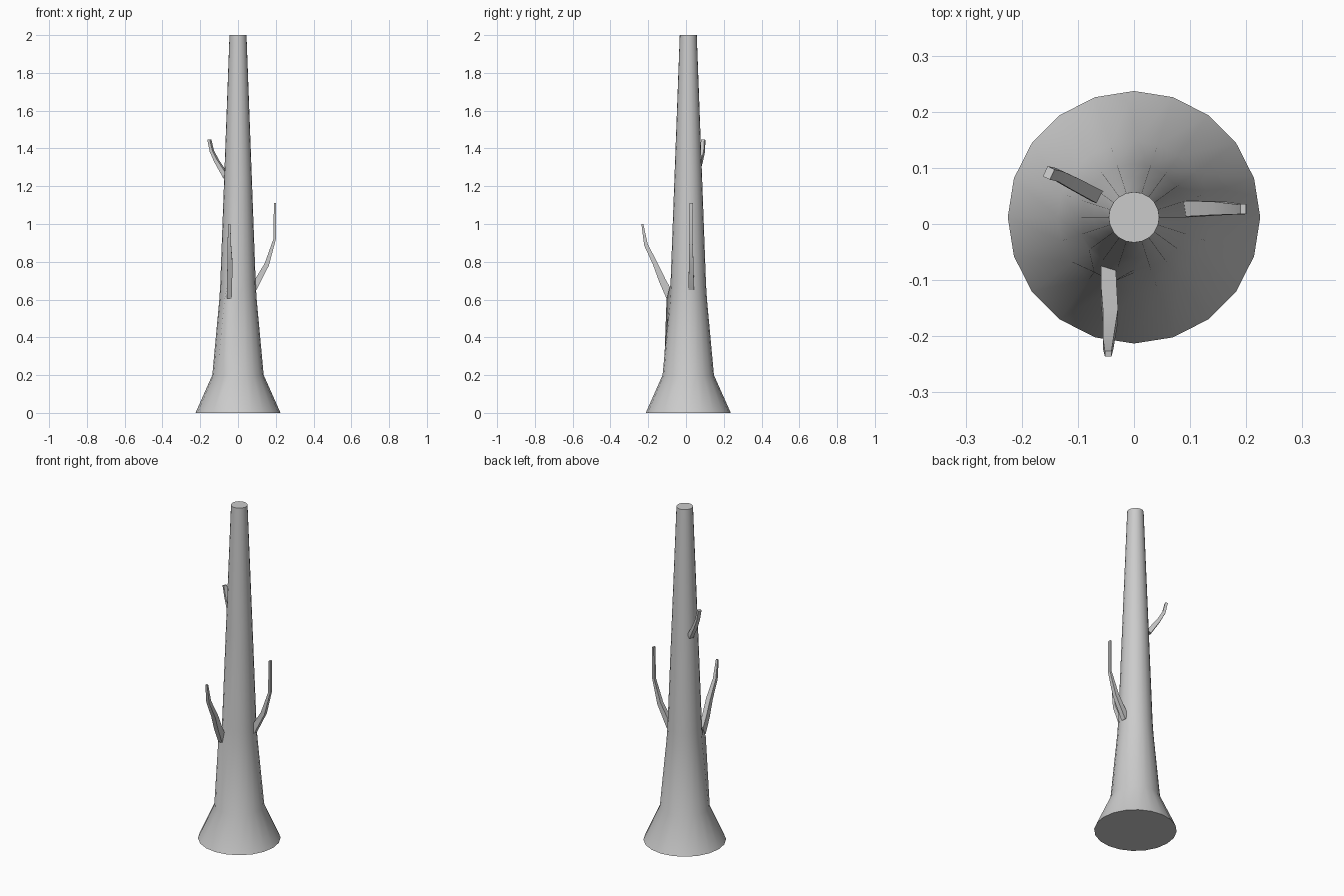
import bpy, bmesh
from math import sin, cos, radians
from mathutils import Vector

if "Cube" in bpy.data.objects:
    bpy.data.objects.remove(bpy.data.objects["Cube"])


def finish(name, bm, angle):
    bmesh.ops.recalc_face_normals(bm, faces=bm.faces[:])
    mesh = bpy.data.meshes.new(name)
    bm.to_mesh(mesh)
    bm.free()
    ob = bpy.data.objects.new(name, mesh)
    bpy.context.collection.objects.link(ob)
    bpy.ops.object.select_all(action='DESELECT')
    ob.select_set(True)
    bpy.context.view_layer.objects.active = ob
    bpy.ops.object.shade_smooth_by_angle(angle=radians(angle))
    return ob


def skin(bm, rings):
    """Bridge a list of vertex loops and cap both ends."""
    n = len(rings[0])
    for a, b in zip(rings, rings[1:]):
        for i in range(n):
            j = (i + 1) % n
            bm.faces.new((a[i], a[j], b[j], b[i]))
    bm.faces.new(rings[0])
    bm.faces.new(rings[-1])


# trunk: 20-sided flared and tapered, slightly off centre in y
CY = 0.012
SIDES = 20
bm = bmesh.new()
rings = []
for z, r in [(0, .225), (.2, .136), (.6, .099), (.68, .094), (1.25, .073), (2, .045)]:
    ring = []
    for i in range(SIDES):
        a = radians(360 / SIDES * i)
        # small swelling under the front branch
        rr = r + (.022 if z == .6 and i in (13, 14) else 0)
        ring.append(bm.verts.new((rr * cos(a), CY + rr * sin(a), z)))
    rings.append(ring)
skin(bm, rings)
finish("trunk", bm, 40)


def branch(name, points):
    """Square tapered tube; each point is x, y, z, width, thickness."""
    bm = bmesh.new()
    pos = [Vector(p[:3]) for p in points]
    out = pos[-1] - pos[0]
    side = Vector((-out.y, out.x, 0)).normalized()
    rings = []
    for k, p in enumerate(points):
        d = (pos[min(k + 1, len(pos) - 1)] - pos[max(k - 1, 0)]).normalized()
        up = d.cross(side).normalized()
        rings.append([bm.verts.new(pos[k] + side * s * p[3] / 2 + up * t * p[4] / 2)
                      for s, t in ((-1, -1), (1, -1), (1, 1), (-1, 1))])
    skin(bm, rings)
    finish(name, bm, 25)


branch("front_branch", [(-.046, -.083, .615, .026, .045), (-.045, -.125, .70, .028, .036),
                        (-.042, -.163, .79, .027, .026), (-.046, -.212, .89, .019, .020),
                        (-.046, -.231, 1.0, .012, .010)])
branch("right_branch", [(.082, .027, .66, .030, .036), (.152, .028, .785, .024, .025),
                        (.194, .026, .92, .017, .013), (.195, .027, 1.11, .018, .010)])
branch("left_branch", [(-.062, .048, 1.25, .025, .028), (-.113, .075, 1.333, .023, .020),
                       (-.138, .088, 1.385, .020, .017), (-.152, .091, 1.447, .020, .014)])
